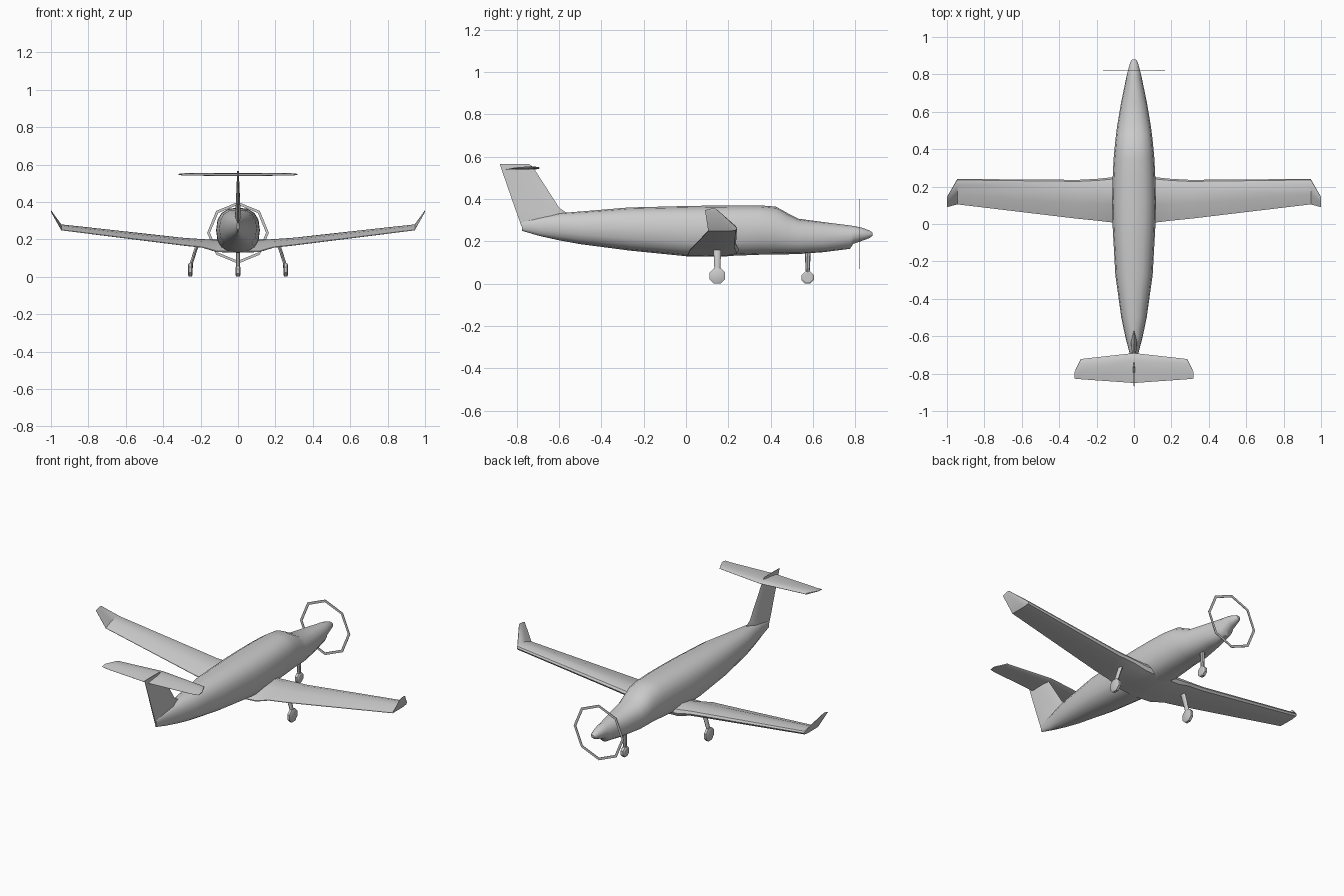
import bpy, bmesh
from math import sin, cos, pi, copysign

if "Cube" in bpy.data.objects:
    bpy.data.objects.remove(bpy.data.objects["Cube"])


def loft(name, rings, caps=True, mirror=False, smooth=True, angle=40):
    """Skin a list of closed rings that share a point count."""
    bm = bmesh.new()
    rows = [[bm.verts.new(p) for p in r] for r in rings]
    n = len(rows[0])
    for a, b in zip(rows, rows[1:]):
        for i in range(n):
            j = (i + 1) % n
            bm.faces.new((a[i], a[j], b[j], b[i]))
    if caps:
        bm.faces.new(rows[0])
        bm.faces.new(rows[-1])
    bmesh.ops.recalc_face_normals(bm, faces=bm.faces)
    mesh = bpy.data.meshes.new(name)
    bm.to_mesh(mesh)
    bm.free()
    ob = bpy.data.objects.new(name, mesh)
    bpy.context.collection.objects.link(ob)
    if mirror:
        ob.modifiers.new("Mirror", 'MIRROR')
    if smooth:
        bpy.ops.object.select_all(action='DESELECT')
        ob.select_set(True)
        bpy.context.view_layer.objects.active = ob
        bpy.ops.object.shade_smooth_by_angle(angle=angle * pi / 180)
    return ob


def oval(y, w, zb, zt, n, sides=16):
    """Superellipse section across the body."""
    def f(v):
        return copysign(abs(v) ** (2 / n), v) if abs(v) > 1e-6 else 0
    m, h = (zb + zt) / 2, (zt - zb) / 2
    return [(w * f(cos(2 * pi * i / sides)), y, m + h * f(sin(2 * pi * i / sides)))
            for i in range(sides)]


def wing_section(x, le, te, z, th):
    """Flat-bottomed aerofoil; z is the mid height."""
    prof = [(0, -.05), (.04, .25), (.25, .5), (.6, .25), (1, -.4),
            (1, -.48), (.6, -.5), (.25, -.5), (.04, -.35)]
    return [(x, le + (te - le) * c, z + th * t) for c, t in prof]


# Fuselage: y, half width, bottom, top, roundness
fuselage = [(-.775, .006, .25, .295, 2), (-.69, .024, .225, .315, 2),
            (-.60, .047, .205, .333, 2.1), (-.5, .068, .187, .341, 2.2),
            (-.27, .10, .157, .36, 2.4), (0, .115, .13, .367, 2.5),
            (.12, .117, .128, .369, 2.5), (.25, .114, .133, .37, 2.5),
            (.35, .109, .137, .37, 2.4), (.425, .102, .138, .364, 2.3),
            (.48, .096, .139, .333, 2.3), (.53, .089, .14, .307, 2.3),
            (.65, .069, .149, .291, 2.2), (.775, .043, .165, .275, 2),
            (.79, .040, .188, .273, 2), (.83, .030, .202, .265, 2),
            (.868, .019, .216, .251, 2), (.88, .009, .226, .242, 2)]
loft("fuselage", [oval(*s) for s in fuselage])

# Main wings with upturned tips
loft("wing", [wing_section(*s) for s in (
    (.0, .25, .0, .163, .07), (.115, .25, .008, .165, .066),
    (.19, .242, .017, .178, .046), (.30, .236, .028, .188, .042),
    (.945, .241, .105, .264, .032), (1.0, .145, .09, .351, .010))], mirror=True)

# Tail fin: z, leading y, trailing y, half thickness
fin = [(.27, -.53, -.777, .016), (.335, -.565, -.80, .016),
       (.36, -.60, -.809, .013), (.55, -.722, -.875, .005), (.565, -.74, -.88, .004)]
loft("tail_fin", [[(0, l, z), (t, l + (e - l) * .3, z), (t * .2, e, z),
                   (-t * .2, e, z), (-t, l + (e - l) * .3, z)] for z, l, e, t in fin])

# High tailplane
loft("tailplane", [wing_section(*s) for s in (
    (0, -.69, -.85, .547, .016), (.285, -.722, -.83, .547, .013),
    (.318, -.79, -.827, .547, .006))], mirror=True)

# Propeller ring
loft("propeller_ring", [[(r * sin(i * pi / 4), y, .235 + r * cos(i * pi / 4))
                         for i in range(8)]
                        for r, y in ((.165, .819), (.165, .822), (.15, .822),
                                     (.15, .819), (.165, .819))],
     caps=False, smooth=False)


def wheel(name, x, y, r, w, mirror):
    rings = []
    for dx, k in ((-w, .75), (-w * .6, 1), (w * .6, 1), (w, .75)):
        q = r * k / cos(pi / 8)
        rings.append([(x + dx, y + q * sin((i + .5) * pi / 4), r + q * cos((i + .5) * pi / 4))
                      for i in range(8)])
    loft(name, rings, mirror=mirror, angle=30)


def strut(name, ends, mirror):
    """ends: x, y, z, half x, half y"""
    loft(name, [[(x + a * cos(i * pi / 4), y + b * sin(i * pi / 4), z) for i in range(8)]
                for x, y, z, a, b in ends], mirror=mirror)


# Landing gear
wheel("main_wheel", .255, .148, .037, .012, True)
strut("main_strut", ((.215, .148, .18, .009, .019), (.25, .148, .07, .009, .014),
                     (.25, .148, .045, .008, .012)), True)
wheel("nose_wheel", 0, .575, .029, .013, False)
strut("nose_strut", ((0, .575, .16, .012, .015), (0, .575, .035, .010, .008)), False)
